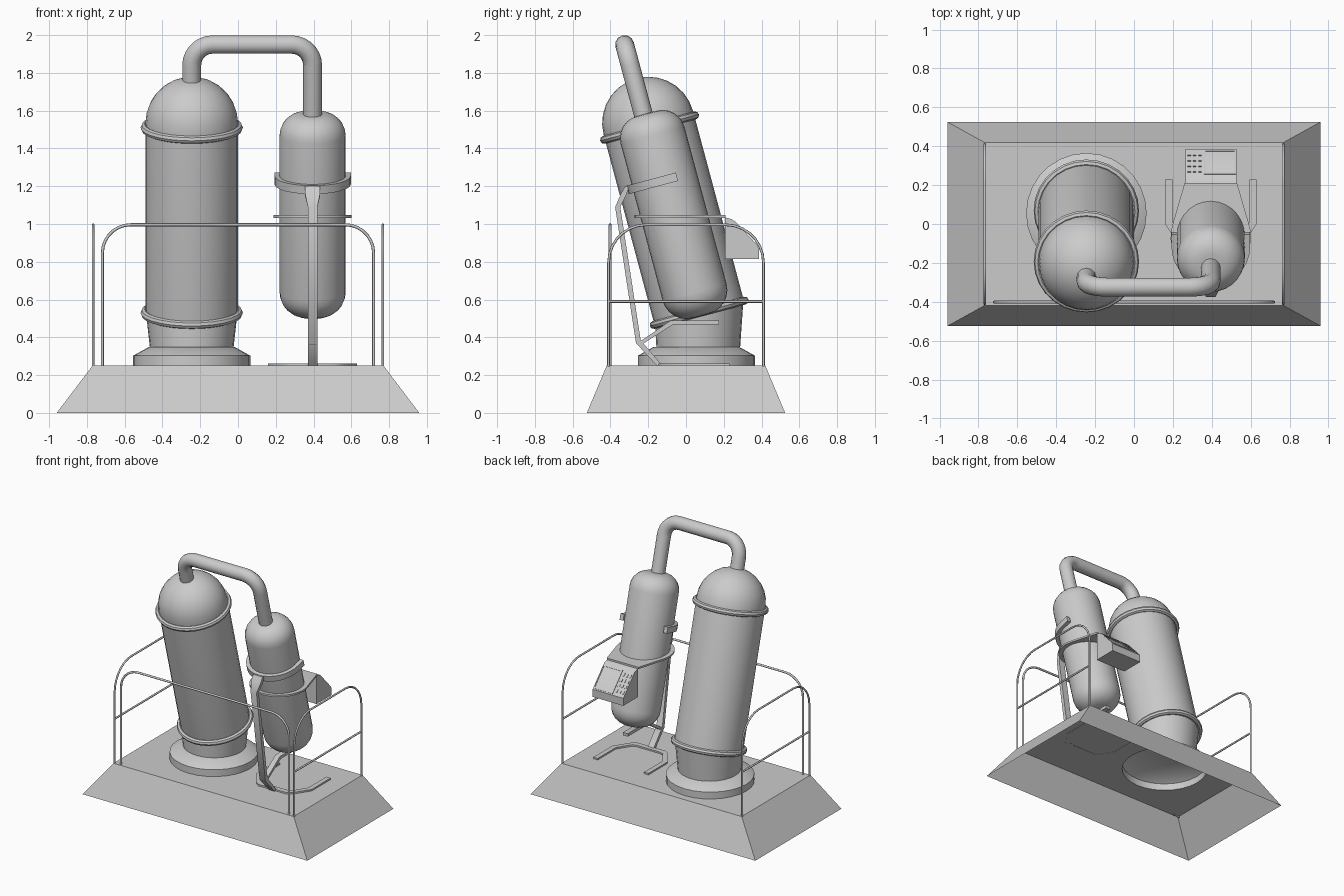
import bpy, bmesh, math
from mathutils import Vector, Matrix

if "Cube" in bpy.data.objects:
    bpy.data.objects.remove(bpy.data.objects["Cube"])

TILT = math.radians(15)
S, C = math.sin(TILT), math.cos(TILT)
# local (a, b, c) -> world (c, a, b): side profiles extruded along x
SIDE = Matrix(((0, 0, 1, 0), (1, 0, 0, 0), (0, 1, 0, 0), (0, 0, 0, 1)))


def finish(name, bm, angle=40):
    bmesh.ops.remove_doubles(bm, verts=bm.verts, dist=1e-5)
    bmesh.ops.recalc_face_normals(bm, faces=bm.faces)
    me = bpy.data.meshes.new(name)
    bm.to_mesh(me)
    bm.free()
    ob = bpy.data.objects.new(name, me)
    bpy.context.collection.objects.link(ob)
    bpy.ops.object.select_all(action='DESELECT')
    ob.select_set(True)
    bpy.context.view_layer.objects.active = ob
    bpy.ops.object.shade_smooth_by_angle(angle=math.radians(angle))
    return ob


def loft(name, rings, seg=28, cap_end=False, loop=False):
    """rings: (centre, radius, tilt about x)"""
    bm = bmesh.new()
    loops = []
    for c, r, t in rings:
        rot = Matrix.Rotation(t, 3, 'X')
        loops.append([bm.verts.new(Vector(c) + rot @ Vector(
            (r * math.cos(2 * math.pi * i / seg), r * math.sin(2 * math.pi * i / seg), 0)))
            for i in range(seg)])
    pairs = list(zip(loops, loops[1:])) + ([(loops[-1], loops[0])] if loop else [])
    for a, b in pairs:
        for i in range(seg):
            j = (i + 1) % seg
            bm.faces.new((a[i], a[j], b[j], b[i]))
    if cap_end:
        bm.faces.new(loops[-1])
    return finish(name, bm)


def prism(name, pts, lo, hi, mat=Matrix()):
    bm = bmesh.new()
    a = [bm.verts.new(mat @ Vector((p[0], p[1], lo))) for p in pts]
    b = [bm.verts.new(mat @ Vector((p[0], p[1], hi))) for p in pts]
    bm.faces.new(a)
    bm.faces.new(b)
    for i in range(len(pts)):
        j = (i + 1) % len(pts)
        bm.faces.new((a[i], a[j], b[j], b[i]))
    return finish(name, bm)


def arc(cx, cy, r, a0, a1, n):
    return [(cx + r * math.cos(math.radians(a0 + (a1 - a0) * i / n)),
             cy + r * math.sin(math.radians(a0 + (a1 - a0) * i / n))) for i in range(n + 1)]


def hoop(x0, x1, z0, z1, r):
    """Upside-down U path with round corners"""
    return [(x0, z0)] + arc(x0 + r, z1 - r, r, 180, 90, 7) + arc(x1 - r, z1 - r, r, 90, 0, 7) + [(x1, z0)]


def tube(name, pts, r, res):
    cu = bpy.data.curves.new(name, 'CURVE')
    cu.dimensions = '3D'
    cu.bevel_depth, cu.bevel_resolution, cu.use_fill_caps = r, res, True
    sp = cu.splines.new('POLY')
    sp.points.add(len(pts) - 1)
    for p, q in zip(sp.points, pts):
        p.co = (*q, 1)
    ob = bpy.data.objects.new(name, cu)
    bpy.context.collection.objects.link(ob)
    bpy.ops.object.select_all(action='DESELECT')
    ob.select_set(True)
    bpy.context.view_layer.objects.active = ob
    bpy.ops.object.convert(target='MESH')
    bpy.ops.object.shade_smooth_by_angle(angle=math.radians(50))


def along(origin, t):
    x, y, z = origin
    return (x, y - S * t, z + C * t)


BIG = (-0.245, 0.07, 0.53)
SMALL = (0.395, 0.056, 0.60)
FOOT = (-0.245, 0.055)

# Sloped base, open underneath, with a round opening under the big tank
bm = bmesh.new()
corners = [(-1, -1), (1, -1), (1, 1), (-1, 1)]
low = [bm.verts.new((0.96 * x, 0.525 * y, 0)) for x, y in corners]
top = [bm.verts.new((0.77 * x, 0.42 * y, 0.25)) for x, y in corners]
for i in range(4):
    bm.faces.new((low[i], low[(i + 1) % 4], top[(i + 1) % 4], top[i]))
hole = [bm.verts.new((*p, 0.25)) for p in arc(*FOOT, 0.31, 0, 360, 28)[:-1]]
edges = [bm.edges.get((top[i], top[(i + 1) % 4])) for i in range(4)]
edges += [bm.edges.new((hole[i], hole[(i + 1) % 28])) for i in range(28)]
bmesh.ops.triangle_fill(bm, edges=edges, use_beauty=True)
finish("base", bm, 20)

# Big leaning tank: pedestal, neck, body with dome, two rings
loft("pedestal", [((*FOOT, 0.25), 0.31, 0), ((*FOOT, 0.303), 0.31, 0),
                  ((*FOOT, 0.35), 0.225, 0)], cap_end=True)
loft("tank_neck", [((-0.245, 0.065, 0.35), 0.222, 0), (BIG, 0.242, TILT)])
loft("big_tank", [(BIG, 0.245, TILT)] +
     [(along(BIG, 1.04 + v), u, TILT) for u, v in arc(0, 0, 0.245, 0, 90, 7)])
for label, t in (("lower", 0.0), ("upper", 1.015)):
    loft(label + "_tank_ring", [(along(BIG, t + v), u, TILT)
                                for u, v in arc(0.25, 0, 0.021, 0, 360, 8)[:-1]], loop=True)

# Small leaning tank with rounded ends
prof = [(0, -0.09)] + arc(0.045, 0.04, 0.13, -90, 0, 6) + arc(0.055, 0.90, 0.12, 0, 90, 6) + [(0, 1.02)]
loft("small_tank", [(along(SMALL, t), r, TILT) for r, t in prof])

# Connecting pipe in the leaning plane
tube("connecting_pipe", [(x, -0.325 + (1.95 - z) * S / C, z)
                         for x, z in hoop(-0.245, 0.395, 1.53, 1.95, 0.11)], 0.05, 4)

# Clamp band around the front of the small tank
band = arc(0, 0, 0.202, 180, 360, 16)
inner = arc(0, 0, 0.172, 360, 180, 16)
outline = [(-0.202, 0.068)] + band + [(0.202, 0.068), (0.172, 0.068)] + inner + [(-0.172, 0.068)]
prism("clamp_band", outline, -0.023, 0.023,
      Matrix.Translation(along(SMALL, 0.655)) @ Matrix.Rotation(TILT, 4, 'X'))

# Stand: bent leg, lower arm, U-shaped foot
leg = prism("stand_leg", [(-0.322, 1.20), (-0.345, 1.16), (-0.375, 1.09), (-0.265, 0.37), (-0.155, 0.25),
                          (-0.125, 0.25), (-0.24, 0.385), (-0.348, 1.09), (-0.318, 1.15), (-0.30, 1.20)],
            0.37, 0.42, SIDE)
for v in leg.data.vertices:
    if v.co.z > 1.12:
        v.co.x = 0.395 + (v.co.x - 0.395) * 1.6
prism("stand_arm", [(-0.262, 0.365), (-0.08, 0.49), (0.175, 0.49), (0.175, 0.467),
                    (-0.07, 0.467), (-0.245, 0.355)], 0.375, 0.415, SIDE)
half = [(0.235, 0.23), (0.235, 0.0), (0.155, -0.12), (0.12, -0.145)]
half_in = [(0.10, -0.105), (0.13, -0.095), (0.198, 0.01), (0.198, 0.23)]
right = half + half_in
foot = half[::-1] + []
foot = [(-x, y) for x, y in half] + [(x, y) for x, y in half[::-1]] + \
       [(x, y) for x, y in half_in[::-1]] + [(-x, y) for x, y in half_in]
prism("stand_foot", foot, 0.248, 0.262, Matrix.Translation((0.395, 0, 0)))

# Flat collar that carries the control box
collar = arc(0.395, -0.065, 0.207, 160, 380, 18) + [(0.53, 0.21), (0.26, 0.21)]
prism("box_collar", collar, 1.033, 1.047)

# Control box with sloped panel, screen and keys
prism("control_box", [(0.206, 0.815), (0.386, 0.815), (0.386, 0.873), (0.245, 1.025), (0.206, 1.035)],
      0.265, 0.527, SIDE)
P0, P1 = Vector((0.245, 1.025)), Vector((0.386, 0.873))
N = Vector((0.152, 0.141)).normalized() * 0.004


def on_slope(name, s0, s1, x0, x1):
    a, b = P0.lerp(P1, s0), P0.lerp(P1, s1)
    prism(name, [a - N, b - N, b + N, a + N], x0, x1, SIDE)


for i, (s0, s1, x0, x1) in enumerate([(0.06, 0.12, 0.36, 0.525), (0.90, 0.96, 0.36, 0.525),
                                      (0.12, 0.90, 0.36, 0.368), (0.12, 0.90, 0.517, 0.525)]):
    on_slope(f"screen_frame_{i}", s0, s1, x0, x1)
for r in range(4):
    for c in range(3):
        on_slope(f"panel_key_{r}_{c}", 0.15 + r * 0.2, 0.27 + r * 0.2, 0.275 + c * 0.028, 0.292 + c * 0.028)

# Hand rails: front hoop, two side hoops with a middle bar
tube("front_rail", [(x, -0.402, z) for x, z in hoop(-0.718, 0.718, 0.24, 0.996, 0.15)], 0.008, 2)
for side, x in (("left", -0.767), ("right", 0.767)):
    tube(side + "_rail", [(x, y, z) for y, z in hoop(-0.41, 0.41, 0.24, 0.996, 0.2)], 0.007, 2)
    tube(side + "_rail_bar", [(x, -0.41, 0.59), (x, 0.41, 0.59)], 0.007, 2)
